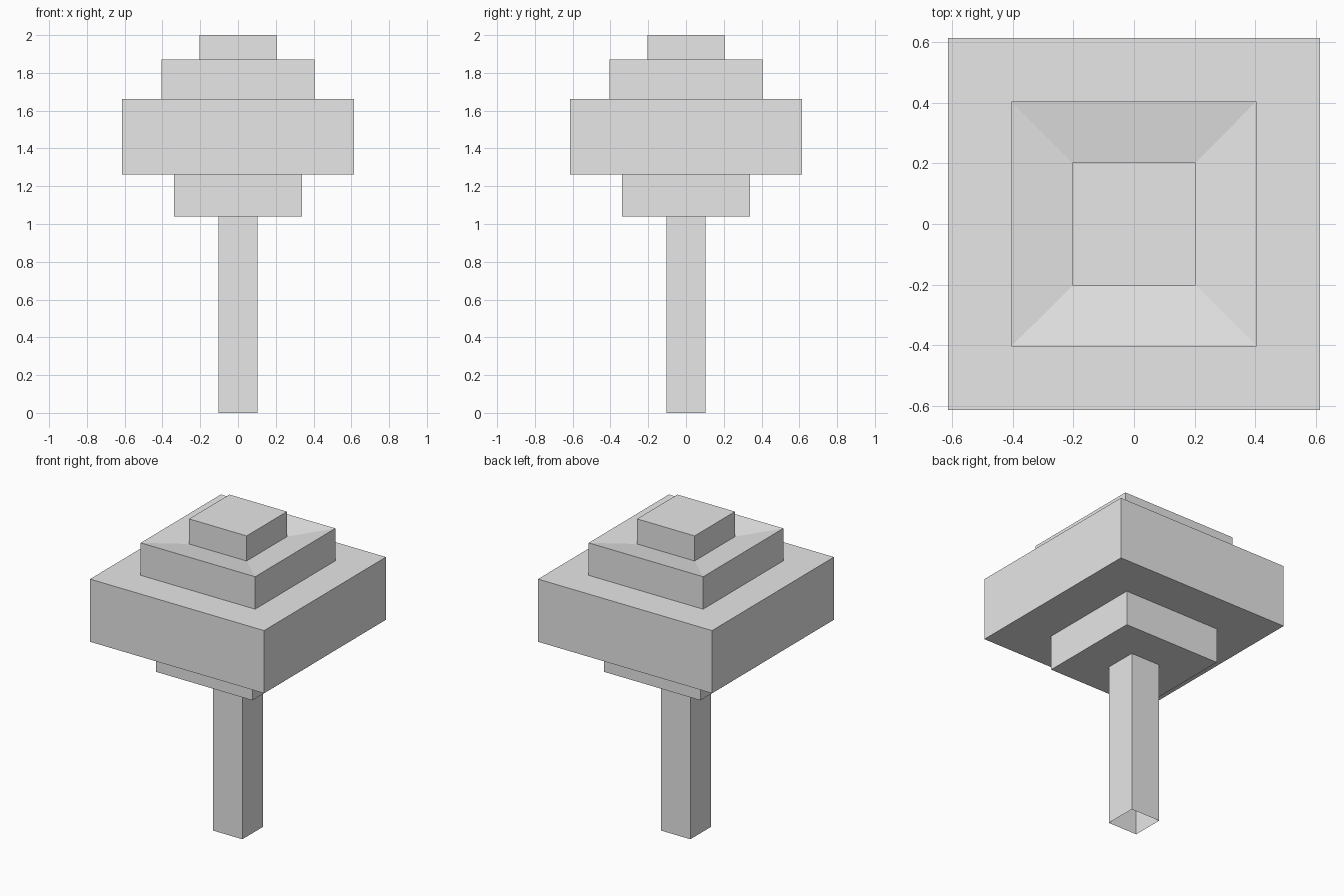
import bpy
import bmesh

cube = bpy.data.objects.get("Cube")
if cube:
    bpy.data.objects.remove(cube, do_unlink=True)

grey = bpy.data.materials.new("plain grey")
grey.use_nodes = True
color = (0.8, 0.8, 0.8, 1)
grey.diffuse_color = color
grey.node_tree.nodes["Principled BSDF"].inputs["Base Color"].default_value = color


def square_shell(name, profile, cap_top=False):
    """Join square rings, given as (half width, height) from bottom to top."""
    bm = bmesh.new()
    corners = ((-1, -1), (1, -1), (1, 1), (-1, 1))
    rings = [[bm.verts.new((sx * h, sy * h, z)) for sx, sy in corners]
             for h, z in profile]
    for low, high in zip(rings, rings[1:]):
        for i in range(4):
            j = (i + 1) % 4
            bm.faces.new((low[i], low[j], high[j], high[i]))
    if cap_top:
        bm.faces.new(rings[-1])
    mesh = bpy.data.meshes.new(name)
    bm.to_mesh(mesh)
    bm.free()
    mesh.materials.append(grey)
    obj = bpy.data.objects.new(name, mesh)
    bpy.context.collection.objects.link(obj)
    return obj


# Widths and heights shared between neighbouring tiers
TRUNK, COLLAR, CANOPY, UPPER, TOP = 0.103, 0.34, 0.614, 0.404, 0.203
Z_COLLAR, Z_CANOPY, Z_UPPER, Z_RIM, Z_DIP = 1.04, 1.263, 1.663, 1.87, 1.84

# Hollow trunk, open underneath
square_shell("trunk", [(TRUNK, 0), (TRUNK, Z_COLLAR)])

# Lower foliage block with its underside
square_shell("lower_foliage",
             [(TRUNK, Z_COLLAR), (COLLAR, Z_COLLAR), (COLLAR, Z_CANOPY)])

# Widest foliage block with underside and ledge
square_shell("main_foliage",
             [(COLLAR, Z_CANOPY), (CANOPY, Z_CANOPY),
              (CANOPY, Z_UPPER), (UPPER, Z_UPPER)])

# Upper block, its ledge dipping slightly inward
square_shell("upper_foliage",
             [(UPPER, Z_UPPER), (UPPER, Z_RIM), (TOP, Z_DIP)])

# Topmost block
square_shell("top_foliage", [(TOP, Z_DIP), (TOP, 2)], cap_top=True)
